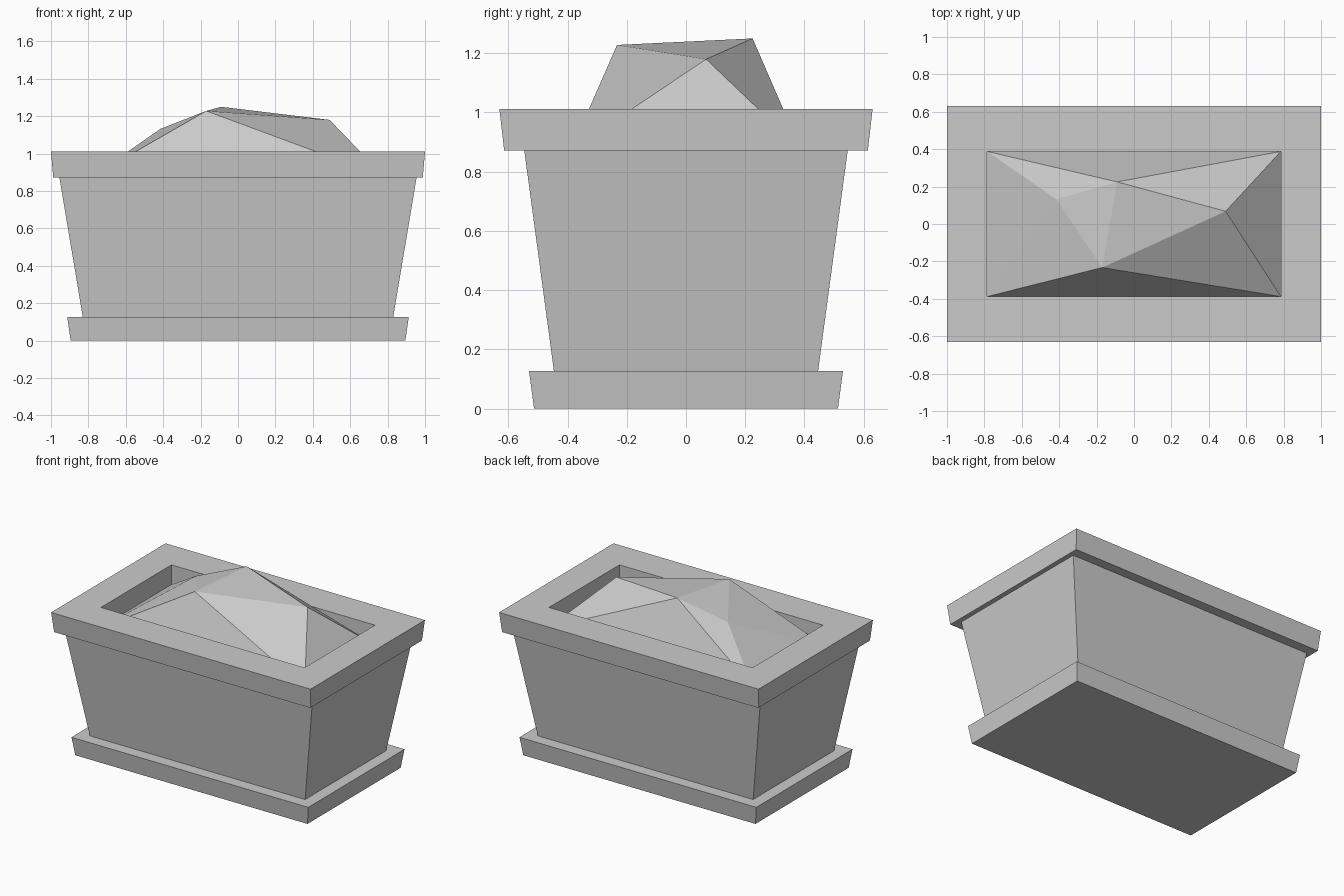
import bpy
import bmesh

cube = bpy.data.objects.get("Cube")
if cube:
    bpy.data.objects.remove(cube, do_unlink=True)

stone = bpy.data.materials.new("pale grey stone")
stone.use_nodes = True
GREY = (0.6, 0.6, 0.6, 1.0)
stone.diffuse_color = GREY
stone.node_tree.nodes["Principled BSDF"].inputs["Base Color"].default_value = GREY


def finish(name, bm):
    bmesh.ops.recalc_face_normals(bm, faces=bm.faces)
    mesh = bpy.data.meshes.new(name)
    bm.to_mesh(mesh)
    bm.free()
    mesh.materials.append(stone)
    obj = bpy.data.objects.new(name, mesh)
    bpy.context.collection.objects.link(obj)
    return obj


def rect_loft(name, profile, ring=False):
    """Loft rectangles of (half x, half y, z); close into a ring or cap the ends."""
    bm = bmesh.new()
    loops = [[bm.verts.new((sx * hx, sy * hy, z))
              for sx, sy in ((-1, -1), (1, -1), (1, 1), (-1, 1))]
             for hx, hy, z in profile]
    pairs = list(zip(loops, loops[1:]))
    if ring:
        pairs.append((loops[-1], loops[0]))
    else:
        bm.faces.new(loops[0])
        bm.faces.new(loops[-1])
    for a, b in pairs:
        for i in range(4):
            j = (i + 1) % 4
            bm.faces.new((a[i], a[j], b[j], b[i]))
    return finish(name, bm)


# Tapered planter: foot, body and open rim
rect_loft("foot", [(0.895, 0.513, 0), (0.913, 0.53, 0.127)])
rect_loft("body", [(0.83, 0.446, 0.127), (0.955, 0.546, 0.872)])
rect_loft("rim", [(0.785, 0.388, 0.872), (0.785, 0.388, 1.012),
                  (1.0, 0.63, 1.012), (0.988, 0.614, 0.872)], ring=True)

# Faceted soil heap: four corners rising to four uneven peaks
points = {
    "fl": (-0.785, -0.388, 0.874), "fr": (0.785, -0.388, 0.874),
    "br": (0.785, 0.388, 0.874), "bl": (-0.785, 0.388, 0.874),
    "west": (-0.415, 0.132, 1.132), "north": (-0.09, 0.225, 1.25),
    "south": (-0.17, -0.233, 1.228), "east": (0.49, 0.068, 1.18),
}
facets = ["fl fr south", "fr br east", "br north east", "br bl north",
          "bl west north", "bl fl west", "fl south west",
          "west south north", "north south east", "south fr east", "bl br fr fl"]
bm = bmesh.new()
verts = {key: bm.verts.new(co) for key, co in points.items()}
for facet in facets:
    bm.faces.new([verts[key] for key in facet.split()])
finish("soil_heap", bm)
